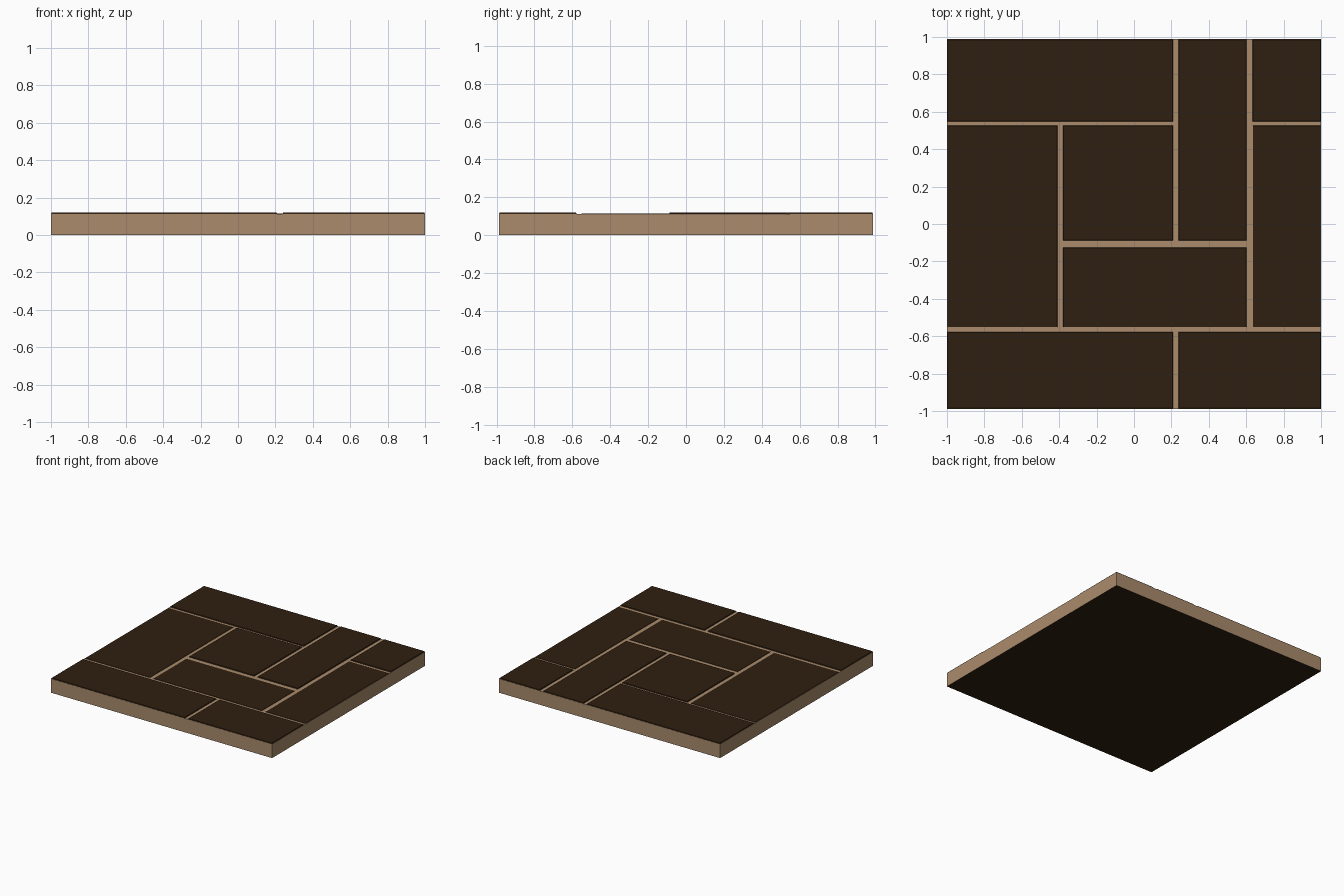
import bpy, bmesh

if "Cube" in bpy.data.objects:
    bpy.data.objects.remove(bpy.data.objects["Cube"])


def material(name, color):
    m = bpy.data.materials.new(name)
    m.diffuse_color = (*color, 1)
    m.use_nodes = True
    m.node_tree.nodes["Principled BSDF"].inputs["Base Color"].default_value = m.diffuse_color
    return m


TAN = material("tan_mortar", (0.40, 0.26, 0.15))
DARK = material("dark_brown", (0.028, 0.0135, 0.005))


def block(name, x0, x1, y0, y1, z0, z1, mats, taper=0.0):
    """Box between two corners, its top inset by the taper."""
    bm = bmesh.new()
    bmesh.ops.create_cube(bm, size=1)
    for v in bm.verts:
        t = taper if v.co.z > 0 else 0
        v.co = (x1 - t if v.co.x > 0 else x0 + t,
                y1 - t if v.co.y > 0 else y0 + t,
                z1 if v.co.z > 0 else z0)
    bm.normal_update()
    # second material, if given, goes on the underside
    for f in bm.faces:
        if len(mats) > 1 and f.normal.z < -0.9:
            f.material_index = 1
    me = bpy.data.meshes.new(name)
    bm.to_mesh(me)
    bm.free()
    for m in mats:
        me.materials.append(m)
    ob = bpy.data.objects.new(name, me)
    bpy.context.collection.objects.link(ob)
    return ob


D = 0.988                      # half depth
GROUT, LOW, HIGH = 0.113, 0.1155, 0.12

# slab: tan sides and joints, dark underside
block("base_slab", -1, 1, -D, D, 0, GROUT, [TAN, DARK])

# paving tiles: x range, y range, top height
tiles = {
    "back_left_tile": (-1, 0.21, 0.547, D, HIGH),
    "back_middle_tile": (0.237, 0.604, -0.09, D, HIGH),
    "back_right_tile": (0.633, 1, 0.547, D, HIGH),
    "left_tile": (-1, -0.408, -0.554, 0.529, LOW),
    "centre_tile": (-0.381, 0.21, -0.09, 0.529, HIGH),
    "centre_front_tile": (-0.381, 0.604, -0.554, -0.124, LOW),
    "right_tile": (0.633, 1, -0.554, 0.529, LOW),
    "front_left_tile": (-1, 0.21, -D, -0.577, HIGH),
    "front_right_tile": (0.237, 1, -D, -0.577, HIGH),
}
for name, (x0, x1, y0, y1, top) in tiles.items():
    block(name, x0, x1, y0, y1, GROUT - 0.003, top, [DARK], 0.004)
